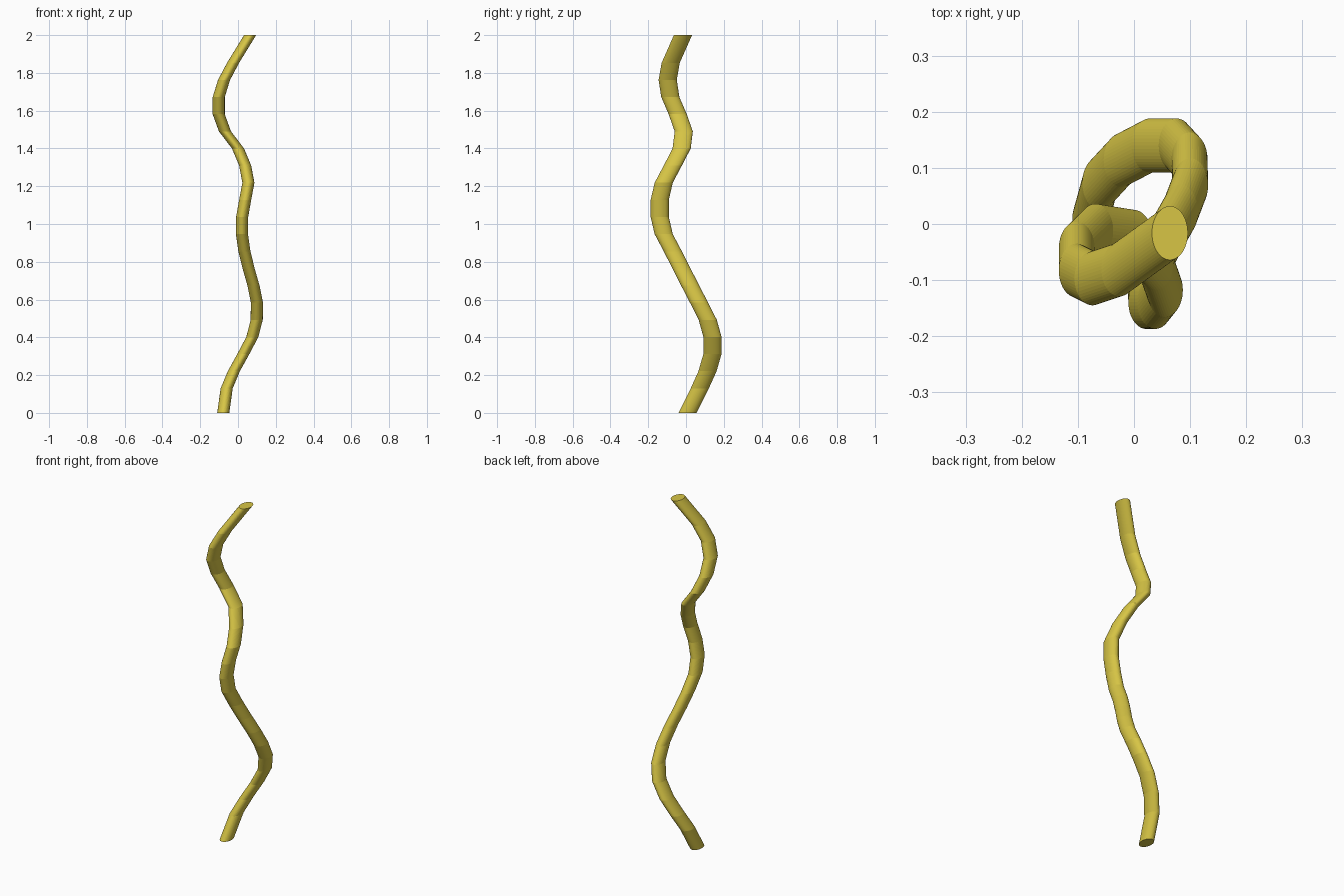
import bpy, bmesh
from math import sin, cos, pi

if "Cube" in bpy.data.objects:
    bpy.data.objects.remove(bpy.data.objects["Cube"])

# Wavy strand: one level elliptical section swept along a wandering centre line
STEP = 0.0907
RX, RY, SIDES = 0.032, 0.048, 48
path = [(-0.060, 0.073), (-0.022, 0.114), (0.028, 0.140), (0.076, 0.140),
        (0.099, 0.115), (0.100, 0.069), (0.082, 0.022), (0.056, -0.024),
        (0.034, -0.070), (0.021, -0.118), (0.022, -0.139), (0.038, -0.139),
        (0.055, -0.118), (0.038, -0.070), (0.000, -0.023), (-0.069, -0.012),
        (-0.102, -0.044), (-0.102, -0.083), (-0.074, -0.097), (-0.026, -0.081)]
stations = [(-0.078, 0.008, 0.0)]
stations += [(x, y, 0.13 + STEP * i) for i, (x, y) in enumerate(path)]
stations.append((0.064, -0.016, 2.0))

bm = bmesh.new()
rings = []
for x, y, z in stations:
    rings.append([bm.verts.new((x + RX * cos(2 * pi * k / SIDES),
                                y + RY * sin(2 * pi * k / SIDES), z))
                  for k in range(SIDES)])
for a, b in zip(rings, rings[1:]):
    for k in range(SIDES):
        n = (k + 1) % SIDES
        bm.faces.new((a[k], a[n], b[n], b[k]))

# Flat end caps
bm.faces.new(rings[0][::-1])
bm.faces.new(rings[-1])

mesh = bpy.data.meshes.new("wavy_strand")
bm.to_mesh(mesh)
bm.free()
strand = bpy.data.objects.new("wavy_strand", mesh)
bpy.context.collection.objects.link(strand)

# Yellow material
mat = bpy.data.materials.new("yellow")
mat.diffuse_color = (0.68, 0.56, 0.06, 1)
mat.use_nodes = True
mat.node_tree.nodes["Principled BSDF"].inputs["Base Color"].default_value = mat.diffuse_color
mesh.materials.append(mat)
